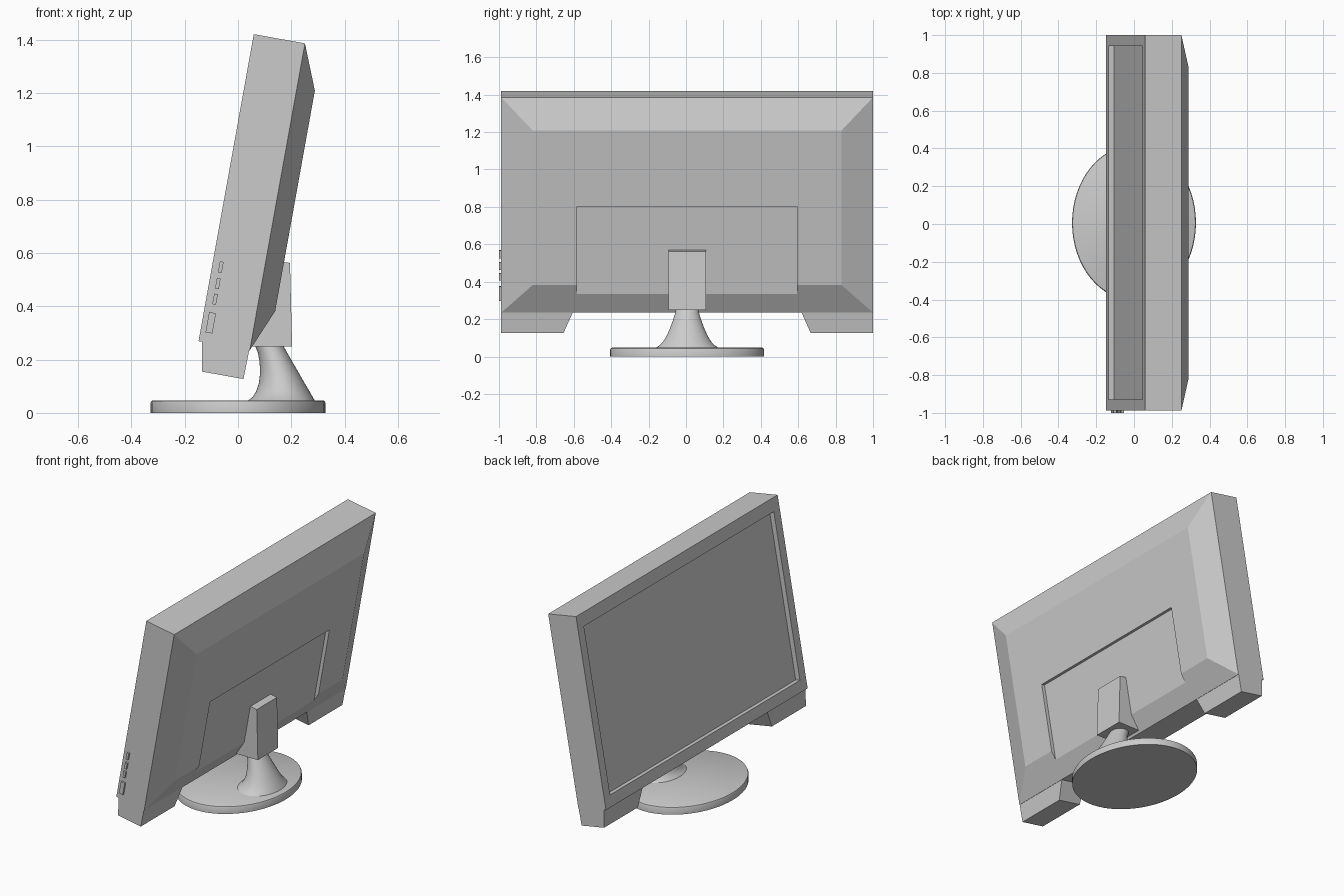
import bpy, bmesh, math

if "Cube" in bpy.data.objects:
    bpy.data.objects.remove(bpy.data.objects["Cube"])

TILT = math.radians(10.2)
CY = 0.006                      # centre of the symmetric parts in y


def tilted(u, y, v):
    """Screen coordinates (u = depth from the front, v = up the screen) to world."""
    return (-0.148 + u * math.cos(TILT) + v * math.sin(TILT), y,
            0.269 - u * math.sin(TILT) + v * math.cos(TILT))


def loft(name, rings):
    """Solid skinned through rings of equal point count, capped at both ends."""
    bm = bmesh.new()
    loops = [[bm.verts.new(p) for p in ring] for ring in rings]
    n = len(loops[0])
    for a, b in zip(loops, loops[1:]):
        for i in range(n):
            j = (i + 1) % n
            bm.faces.new((a[i], a[j], b[j], b[i]))
    bm.faces.new(loops[0])
    bm.faces.new(loops[-1])
    bmesh.ops.recalc_face_normals(bm, faces=bm.faces)
    mesh = bpy.data.meshes.new(name)
    bm.to_mesh(mesh)
    bm.free()
    ob = bpy.data.objects.new(name, mesh)
    bpy.context.collection.objects.link(ob)
    return ob


def activate(ob):
    bpy.ops.object.select_all(action='DESELECT')
    ob.select_set(True)
    bpy.context.view_layer.objects.active = ob


def rect(u, y0, y1, v0, v1):
    return [tilted(u, y, v) for y, v in ((y0, v0), (y1, v0), (y1, v1), (y0, v1))]


def slab(name, u0, u1, y0, y1, v0, v1):
    return loft(name, [rect(u0, y0, y1, v0, v1), rect(u1, y0, y1, v0, v1)])


def ellipse(cx, rx, ry, z, n=64):
    return [(cx + rx * math.cos(2 * math.pi * i / n),
             CY + ry * math.sin(2 * math.pi * i / n), z) for i in range(n)]


# Casing: recessed front, bezel, sides and sloped back
casing = loft("casing", [rect(u, CY - h, CY + h, v0, v1) for u, h, v0, v1 in (
    (0.036, 0.936, 0.07, 1.09),
    (0.0, 0.936, 0.07, 1.09),
    (0.0, 0.994, 0.0, 1.17),
    (0.195, 0.994, 0.0, 1.17),
    (0.263, 0.826, 0.162, 1.002))])

# Shallow recess in the back
cutter = slab("recess_cutter", 0.241, 0.4, CY - 0.588, CY + 0.588, 0.02, 0.589)
cutter.hide_render = True
mod = casing.modifiers.new("back_recess", 'BOOLEAN')
mod.operation = 'DIFFERENCE'
mod.solver = 'EXACT'
mod.object = cutter
activate(casing)
bpy.ops.object.modifier_apply(modifier=mod.name)
bpy.data.objects.remove(cutter)

# Screen panel
slab("screen", 0.03, 0.04, CY - 0.936, CY + 0.936, 0.07, 1.09)

# Speaker blocks hanging under both ends
for side, label in ((-1, "left"), (1, "right")):
    loft("speaker_" + label, [
        [tilted(u, CY + side * y, v) for u, y in
         ((u0, inner), (u1, inner), (u1, 0.994), (u0, 0.994))]
        for u0, u1, inner, v in ((0.0135, 0.193, 0.612, 0.0),
                                 (0.033, 0.191, 0.66, -0.11))])

# Side buttons
for i, (v, w, h) in enumerate(((0.288, 0.014, 0.042), (0.225, 0.014, 0.04),
                               (0.166, 0.014, 0.04), (0.076, 0.026, 0.077))):
    slab(f"button_{i + 1}", 0.033 - w / 2, 0.033 + w / 2, -1.0, -0.98,
         v - h / 2, v + h / 2)

# Mount block behind the screen
profile = ((0.14, 0.572), (0.195, 0.562), (0.203, 0.249), (0.045, 0.249), (0.115, 0.385))
loft("mount", [[(x, CY + s * 0.1, z) for x, z in profile] for s in (-1, 1)])

# Flared neck: height, left x, right x, half width
neck = loft("neck", [ellipse((a + b) / 2, (b - a) / 2, ry, z) for z, a, b, ry in (
    (0.255, 0.063, 0.168, 0.059), (0.225, 0.075, 0.185, 0.066),
    (0.19, 0.081, 0.205, 0.077), (0.15, 0.083, 0.228, 0.092),
    (0.11, 0.078, 0.251, 0.110), (0.08, 0.068, 0.269, 0.128),
    (0.06, 0.055, 0.280, 0.147), (0.046, 0.038, 0.288, 0.168))])

# Oval base with a softened top edge
base = loft("base", [ellipse(0, 0.328 - d, 0.411 - d, z) for d, z in (
    (0.0, 0.0), (0.0, 0.038), (0.003, 0.044), (0.009, 0.047))])

for ob in (neck, base):
    activate(ob)
    bpy.ops.object.shade_smooth_by_angle(angle=math.radians(35))
